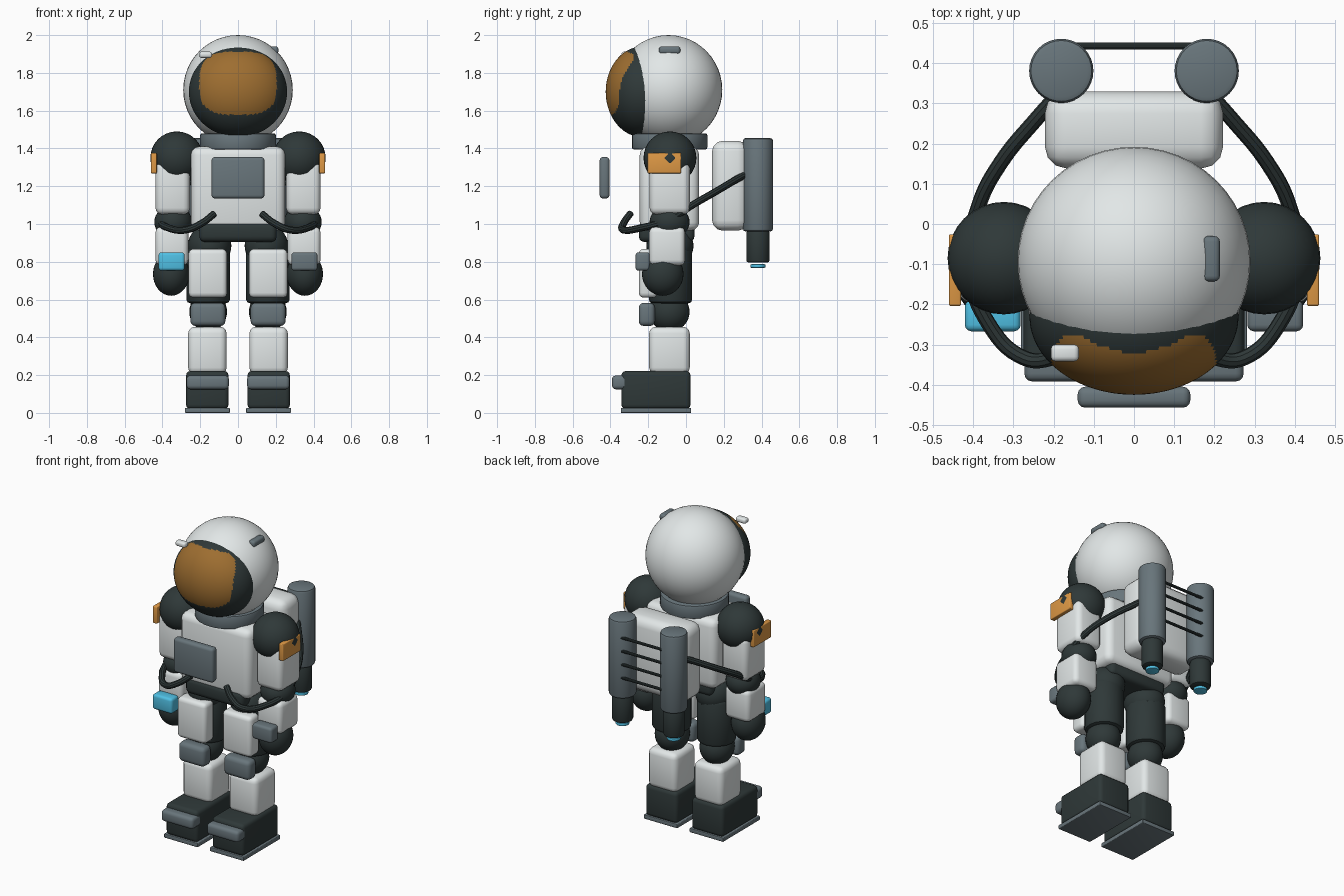
import bpy, bmesh, math
from mathutils import Matrix, Vector

if "Cube" in bpy.data.objects:
    bpy.data.objects.remove(bpy.data.objects["Cube"])


def material(name, rgb):
    m = bpy.data.materials.new(name)
    m.diffuse_color = (*rgb, 1)
    m.use_nodes = True
    m.node_tree.nodes["Principled BSDF"].inputs["Base Color"].default_value = m.diffuse_color
    return m


WHITE = material("suit_white", (0.76, 0.80, 0.80))
DARK = material("rubber_dark", (0.028, 0.040, 0.040))
GRAY = material("metal_gray", (0.14, 0.18, 0.20))
AMBER = material("visor_amber", (0.34, 0.155, 0.03))
ORANGE = material("patch_orange", (0.74, 0.32, 0.06))
CYAN = material("glow_cyan", (0.08, 0.53, 0.78))


def finish(name, bm, mats, angle=35):
    me = bpy.data.meshes.new(name)
    bm.to_mesh(me)
    bm.free()
    for m in mats:
        me.materials.append(m)
    for p in me.polygons:
        p.use_smooth = True
    me.set_sharp_from_angle(angle=math.radians(angle))
    ob = bpy.data.objects.new(name, me)
    bpy.context.collection.objects.link(ob)
    return ob


def box(name, x, y, z, mat, bevel=0.02):
    """Rounded box given as (min, max) along each axis."""
    bm = bmesh.new()
    size = [b - a for a, b in (x, y, z)]
    mid = [(a + b) / 2 for a, b in (x, y, z)]
    bmesh.ops.create_cube(bm, size=1, matrix=Matrix.Translation(mid) @ Matrix.Diagonal((*size, 1)))
    if bevel:
        bmesh.ops.bevel(bm, geom=bm.edges[:], offset=min(bevel, min(size) * 0.45),
                        segments=3, profile=0.5, affect='EDGES')
    return finish(name, bm, [mat])


def side_box(name, s, x, y, z, mat, bevel=0.02):
    return box(name, x if s > 0 else (-x[1], -x[0]), y, z, mat, bevel)


def ball(name, c, r, mat, seg=32):
    bm = bmesh.new()
    bmesh.ops.create_uvsphere(bm, u_segments=seg, v_segments=seg // 2, radius=1,
                              matrix=Matrix.Translation(c) @ Matrix.Diagonal((*r, 1)))
    return finish(name, bm, [mat])


def cylinder(name, c, r, z, mat, seg=32, bevel=0.01):
    bm = bmesh.new()
    bmesh.ops.create_cone(bm, cap_ends=True, segments=seg, radius1=r, radius2=r, depth=z[1] - z[0],
                          matrix=Matrix.Translation((*c, (z[0] + z[1]) / 2)))
    if bevel:
        rim = [e for e in bm.edges if abs(e.verts[0].co.z - e.verts[1].co.z) < 1e-5]
        bmesh.ops.bevel(bm, geom=rim, offset=bevel, segments=2, profile=0.5, affect='EDGES')
    return finish(name, bm, [mat])


def tube(name, points, r, mat):
    """Round tube along a smooth path, converted to a mesh."""
    cu = bpy.data.curves.new(name + "_path", 'CURVE')
    cu.dimensions = '3D'
    cu.bevel_depth = r
    cu.bevel_resolution = 3
    cu.use_fill_caps = True
    cu.resolution_u = 8
    sp = cu.splines.new('BEZIER')
    sp.bezier_points.add(len(points) - 1)
    for bp, p in zip(sp.bezier_points, points):
        bp.co = p
        bp.handle_left_type = bp.handle_right_type = 'AUTO'
    tmp = bpy.data.objects.new(name + "_path", cu)
    bpy.context.collection.objects.link(tmp)
    bpy.context.view_layer.update()
    me = bpy.data.meshes.new_from_object(tmp.evaluated_get(bpy.context.evaluated_depsgraph_get()))
    bpy.data.objects.remove(tmp)
    bm = bmesh.new()
    bm.from_mesh(me)
    bpy.data.meshes.remove(me)
    for f in bm.faces:
        f.material_index = 0
    return finish(name, bm, [mat])


# Helmet, neck ring and helmet fittings
ball("helmet", (0, -0.093, 1.71), (0.29, 0.285, 0.29), WHITE, 48)
cylinder("neck_ring", (0, -0.087), 0.2, (1.395, 1.48), GRAY)
box("helmet_lamp", (-0.207, -0.137), (-0.342, -0.30), (1.88, 1.912), WHITE, 0.012)
box("helmet_sensor", (0.17, 0.214), (-0.143, -0.03), (1.90, 1.94), GRAY, 0.014)

# Visor: dark shell with an amber rounded window on the front
bm = bmesh.new()
bmesh.ops.create_uvsphere(bm, u_segments=96, v_segments=64, radius=1,
                          matrix=Matrix.Translation((0, -0.23, 1.70))
                          @ Matrix.Diagonal((0.26, 0.195, 0.24, 1)) @ Matrix.Rotation(math.pi / 2, 4, 'X'))
for f in bm.faces:
    c = f.calc_center_median()
    inside = (abs(c.x) / 0.205) ** 3 + (abs(c.z - 1.745) / 0.168) ** 3 < 1
    f.material_index = 1 if inside and c.y < -0.23 else 0
finish("visor", bm, [DARK, AMBER])

# Torso, belt and floating chest panel
box("torso", (-0.25, 0.25), (-0.245, 0.07), (0.965, 1.41), WHITE, 0.045)
box("belt", (-0.205, 0.205), (-0.25, 0.045), (0.905, 1.01), DARK, 0.03)
box("chest_panel", (-0.14, 0.14), (-0.457, -0.405), (1.135, 1.355), GRAY, 0.018)

# Backpack with cross rods between the tanks
box("backpack", (-0.222, 0.222), (0.138, 0.33), (0.965, 1.44), WHITE, 0.055)
for i in range(4):
    z = 1.35 - i * 0.085
    tube(f"tank_rod_{i + 1}", [(-0.18, 0.443, z), (0.18, 0.443, z)], 0.009, DARK)

for s, side in ((-1, "right"), (1, "left")):
    # Tanks and nozzles
    t = (s * 0.181, 0.381)
    cylinder(f"{side}_tank", t, 0.08, (0.96, 1.455), GRAY, bevel=0.015)
    cylinder(f"{side}_nozzle", t, 0.062, (0.795, 0.965), DARK, bevel=0.014)
    cylinder(f"{side}_nozzle_glow", t, 0.04, (0.768, 0.787), CYAN, bevel=0.005)

    # Arm
    ball(f"{side}_shoulder", (s * 0.324, -0.085, 1.35), (0.14, 0.14, 0.14), DARK)
    side_box(f"{side}_shoulder_patch", s, (0.43, 0.461), (-0.204, -0.026), (1.268, 1.376), ORANGE, 0.005)
    side_box(f"{side}_upper_arm", s, (0.255, 0.437), (-0.193, 0.02), (1.05, 1.33), WHITE, 0.035)
    ball(f"{side}_elbow", (s * 0.343, -0.087, 1.01), (0.1, 0.106, 0.09), DARK)
    side_box(f"{side}_forearm", s, (0.263, 0.437), (-0.195, -0.005), (0.78, 0.985), WHITE, 0.03)
    ball(f"{side}_hand", (s * 0.354, -0.123, 0.735), (0.096, 0.11, 0.115), DARK)
    side_box(f"{side}_wrist_device", s, (0.282, 0.421), (-0.267, -0.19), (0.753, 0.85),
             GRAY if s > 0 else CYAN, 0.016)

    # Air hose from backpack, around the elbow, to the front
    path = [(0.2, 0.31, 1.26), (0.24, 0.265, 1.235), (0.33, 0.155, 1.17), (0.385, 0.05, 1.11),
            (0.41, -0.1, 1.02), (0.37, -0.235, 0.98), (0.27, -0.335, 0.97), (0.19, -0.33, 1.005),
            (0.125, -0.295, 1.055)]
    tube(f"{side}_hose", [(s * x, y, z) for x, y, z in path], 0.019, DARK)

    # Leg
    leg = s * 0.158
    ball(f"{side}_hip", (s * 0.15, -0.085, 0.885), (0.115, 0.125, 0.115), DARK)
    cylinder(f"{side}_thigh", (leg, -0.082), 0.115, (0.58, 0.87), DARK, seg=16, bevel=0.02)
    side_box(f"{side}_thigh_plate", s, (0.058, 0.262), (-0.25, -0.15), (0.61, 0.868), WHITE, 0.026)
    ball(f"{side}_knee", (leg, -0.088, 0.535), (0.1, 0.107, 0.105), DARK)
    side_box(f"{side}_knee_pad", s, (0.067, 0.252), (-0.25, -0.165), (0.46, 0.583), GRAY, 0.026)
    side_box(f"{side}_shin", s, (0.06, 0.264), (-0.195, 0.02), (0.205, 0.456), WHITE, 0.035)

    # Boot
    side_box(f"{side}_boot", s, (0.05, 0.275), (-0.342, 0.024), (0.02, 0.222), DARK, 0.024)
    side_box(f"{side}_toe_cap", s, (0.048, 0.273), (-0.392, -0.30), (0.125, 0.198), GRAY, 0.02)
    side_box(f"{side}_sole", s, (0.043, 0.281), (-0.345, 0.027), (0.0, 0.026), GRAY, 0.004)
